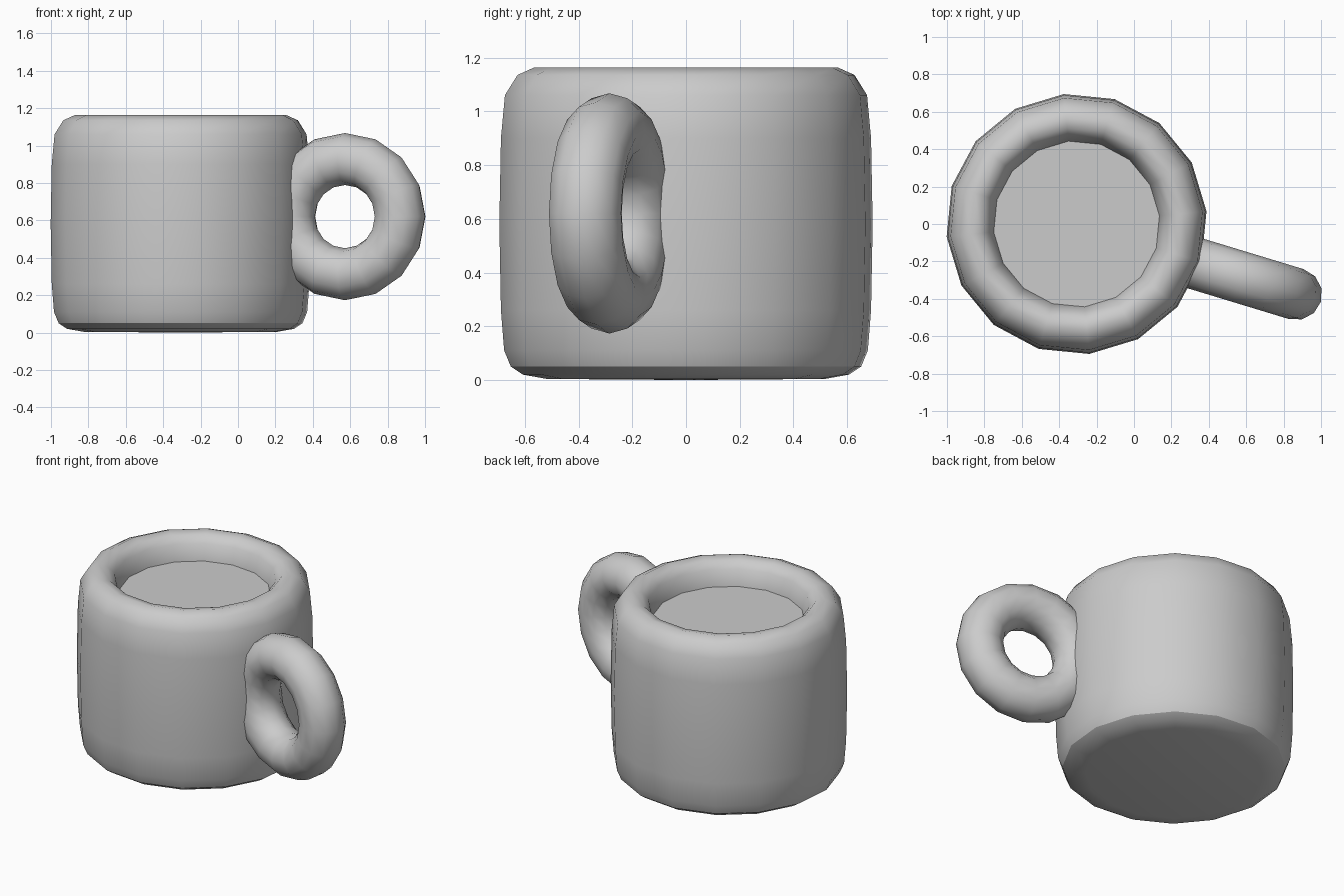
import bpy, bmesh
from math import cos, sin, radians, tau

if "Cube" in bpy.data.objects:
    bpy.data.objects.remove(bpy.data.objects["Cube"])

SIDES = 16
CX = -0.307                 # mug axis
TURN = radians(-16.9)       # direction of the handle


def lathe(name, profile, sharp_rows=()):
    """Spin an (r, z) profile around the mug axis; r = 0 closes with a pole."""
    bm = bmesh.new()
    rows = []
    for r, z in profile:
        if r == 0:
            rows.append([bm.verts.new((0, 0, z))] * SIDES)
        else:
            rows.append([bm.verts.new((r * cos(TURN + tau * i / SIDES),
                                       r * sin(TURN + tau * i / SIDES), z))
                         for i in range(SIDES)])
    for a, b in zip(rows, rows[1:]):
        for i in range(SIDES):
            j = (i + 1) % SIDES
            bm.faces.new(list(dict.fromkeys((a[i], a[j], b[j], b[i]))))
    for k in sharp_rows:
        for i in range(SIDES):
            bm.edges.get((rows[k][i], rows[k][(i + 1) % SIDES])).smooth = False
    mesh = bpy.data.meshes.new(name)
    bm.to_mesh(mesh)
    bm.free()
    ob = bpy.data.objects.new(name, mesh)
    ob.location.x = CX
    bpy.context.collection.objects.link(ob)
    smooth(ob)
    return ob


def smooth(ob):
    bpy.ops.object.select_all(action='DESELECT')
    ob.select_set(True)
    bpy.context.view_layer.objects.active = ob
    bpy.ops.object.shade_smooth_by_angle(angle=radians(40), keep_sharp_edges=True)


# Mug body: underside, outer wall, rounded rim, inner wall and floor
lathe("mug_body", [
    (0, 0), (0.52, 0.004), (0.61, 0.02), (0.655, 0.05),
    (0.68, 0.11), (0.692, 0.26), (0.698, 0.58), (0.692, 0.90),
    (0.677, 1.06), (0.63, 1.135), (0.57, 1.162), (0.515, 1.15),
    (0.475, 1.11), (0.445, 1.01), (0.43, 0.80), (0.43, 0.14), (0, 0.12),
], sharp_rows=(3,))

# Drink surface just below the rim
lathe("drink", [(0.446, 1.01), (0, 1.01)])

# Ring handle, set into the wall
bpy.ops.mesh.primitive_torus_add(
    major_segments=16, minor_segments=12, major_radius=0.308, minor_radius=0.139,
    location=(0.572, -0.285, 0.62), rotation=(radians(90), 0, TURN))
handle = bpy.context.object
handle.name = "handle"
smooth(handle)
